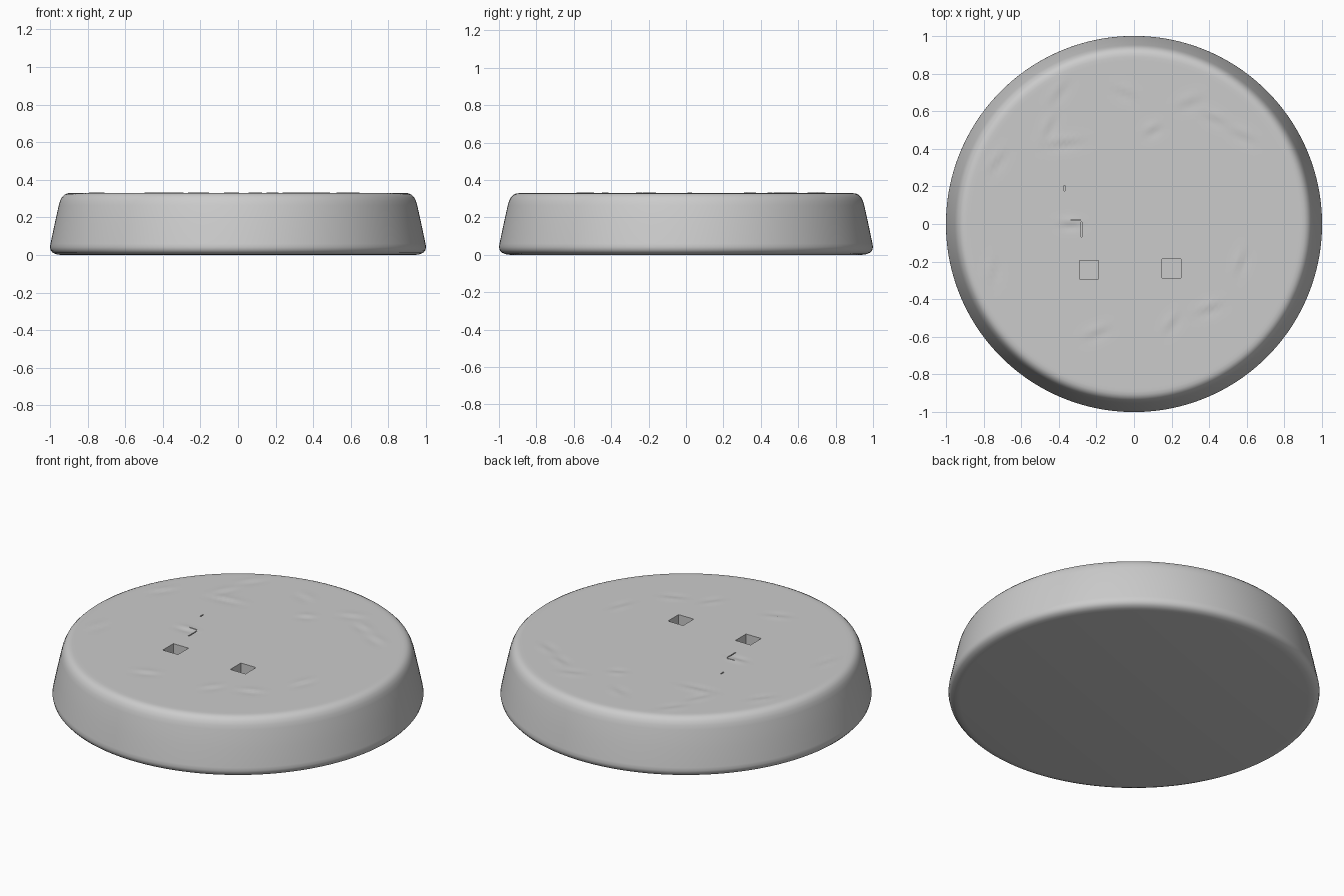
import bpy, bmesh
from math import sin, cos, pi, radians, exp

default = bpy.data.objects.get("Cube")
if default:
    bpy.data.objects.remove(default, do_unlink=True)

HEIGHT = 0.33
SEGMENTS = 160
TOP_RINGS = 45

stone = bpy.data.materials.new("plain grey")
stone.use_nodes = True
stone.diffuse_color = (0.6, 0.6, 0.6, 1)
bsdf = next(n for n in stone.node_tree.nodes if n.type == 'BSDF_PRINCIPLED')
bsdf.inputs["Base Color"].default_value = (0.6, 0.6, 0.6, 1)

# Shallow ground ridges: x, y, half length, angle in degrees
RIDGES = [
    (-.38, .43, .09, 5), (-.45, .52, .06, 70), (-.4, .7, .06, 60),
    (-.05, .7, .05, -35), (.3, .65, .06, 25), (.43, .56, .05, -25),
    (.58, .47, .06, -25), (-.73, .33, .06, 50), (-.75, -.25, .06, 80),
    (-.2, -.58, .06, 25), (.2, -.53, .05, 60), (.4, -.45, .06, 20),
    (.57, -.2, .06, 70), (-.34, 0, .05, 0), (.1, .5, .04, 30),
]


def relief(x, y):
    """Height of the uneven ground: each ridge has a dip along one side."""
    z = 0
    for cx, cy, length, angle in RIDGES:
        a = radians(angle)
        u = ((x - cx) * cos(a) + (y - cy) * sin(a)) / length
        v = ((y - cy) * cos(a) - (x - cx) * sin(a)) / 0.025
        z += 0.008 * v * exp(-u * u - v * v)
    return z


def make_object(name, bm):
    bmesh.ops.recalc_face_normals(bm, faces=bm.faces[:])
    mesh = bpy.data.meshes.new(name)
    bm.to_mesh(mesh)
    bm.free()
    obj = bpy.data.objects.new(name, mesh)
    bpy.context.collection.objects.link(obj)
    mesh.materials.append(stone)
    return obj


# Round base: rounded foot, tapered wall, rounded rim, then top rings
profile = [(.94, 0), (.966, .004), (.985, .012), (.996, .025), (1, .042), (.997, .06),
           (.975, .165), (.953, .265), (.946, .288), (.936, .308), (.923, .321),
           (.908, .328), (.89, HEIGHT)]
profile += [(.89 * (1 - i / TOP_RINGS), HEIGHT) for i in range(1, TOP_RINGS)]

bm = bmesh.new()
rings = []
for r, z in profile:
    ring = []
    for s in range(SEGMENTS):
        a = 2 * pi * s / SEGMENTS
        x, y = r * cos(a), r * sin(a)
        lift = relief(x, y) if z == HEIGHT else 0
        ring.append(bm.verts.new((x, y, z + lift)))
    rings.append(ring)
for low, high in zip(rings, rings[1:]):
    for s in range(SEGMENTS):
        t = (s + 1) % SEGMENTS
        bm.faces.new((low[s], low[t], high[t], high[s]))
bm.faces.new(rings[0])
bm.faces.new(rings[-1])
base = make_object("round_base", bm)


# Square peg holes and small cracks cut into the top
def cut_box(name, x, y, width, length, depth):
    bm = bmesh.new()
    bmesh.ops.create_cube(bm, size=1)
    for v in bm.verts:
        v.co = (x + v.co.x * width, y + v.co.y * length,
                HEIGHT - depth if v.co.z < 0 else HEIGHT + 0.1)
    cutter = make_object(name, bm)
    mod = base.modifiers.new(name, 'BOOLEAN')
    mod.operation = 'DIFFERENCE'
    mod.solver = 'EXACT'
    mod.object = cutter
    cutter.hide_render = True
    return cutter


cutters = [
    cut_box("left_peg_hole", .2, -.237, .1, .1, .2),
    cut_box("right_peg_hole", -.24, -.243, .1, .1, .2),
    cut_box("long_crack", -.279, -.03, .006, .08, .015),
    cut_box("cross_crack", -.31, .022, .05, .005, .015),
    cut_box("short_crack", -.37, .19, .006, .03, .015),
]

# Bake the cuts, then remove the cutters
bpy.context.view_layer.update()
graph = bpy.context.evaluated_depsgraph_get()
cut_mesh = bpy.data.meshes.new_from_object(base.evaluated_get(graph))
base.modifiers.clear()
base.data = cut_mesh
for cutter in cutters:
    bpy.data.objects.remove(cutter, do_unlink=True)

bpy.ops.object.select_all(action='DESELECT')
base.select_set(True)
bpy.context.view_layer.objects.active = base
bpy.ops.object.shade_smooth_by_angle(angle=radians(40))
